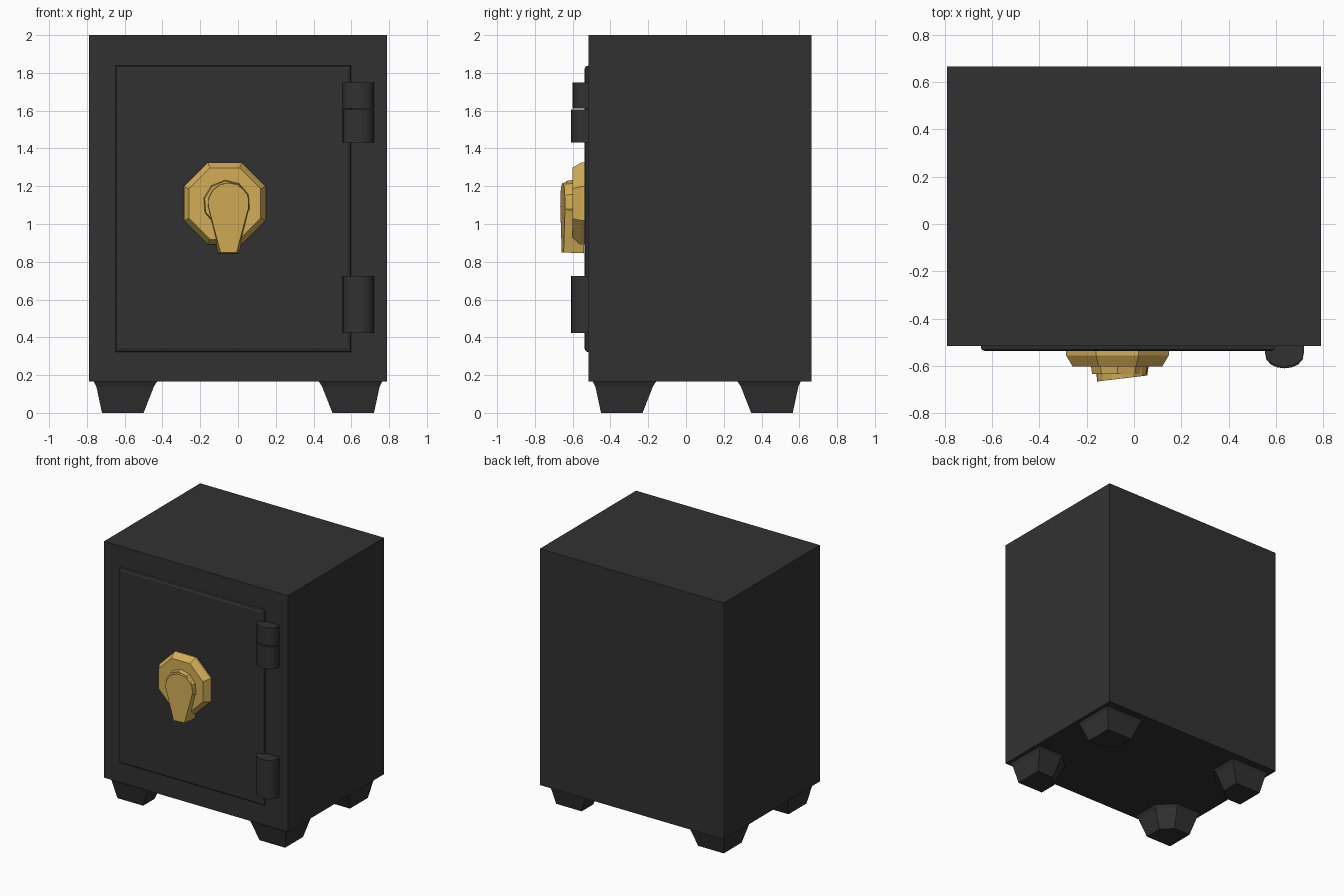
import bpy, bmesh, math

cube = bpy.data.objects.get("Cube")
if cube:
    bpy.data.objects.remove(cube, do_unlink=True)


def material(name, colour):
    m = bpy.data.materials.new(name)
    m.use_nodes = True
    m.diffuse_color = (*colour, 1)
    bsdf = next(n for n in m.node_tree.nodes if n.type == 'BSDF_PRINCIPLED')
    bsdf.inputs["Base Color"].default_value = (*colour, 1)
    return m


charcoal = material("charcoal", (0.031, 0.031, 0.031))
gold = material("gold", (0.65, 0.42, 0.095))


def loft(name, rings, mat, smooth=False):
    """Skin matching rings of points into a closed solid."""
    bm = bmesh.new()
    loops = [[bm.verts.new(p) for p in ring] for ring in rings]
    for a, b in zip(loops, loops[1:]):
        n = len(a)
        for i in range(n):
            j = (i + 1) % n
            bm.faces.new((a[i], a[j], b[j], b[i]))
    bm.faces.new(loops[0])
    bm.faces.new(loops[-1])
    bmesh.ops.recalc_face_normals(bm, faces=bm.faces)
    mesh = bpy.data.meshes.new(name)
    bm.to_mesh(mesh)
    bm.free()
    mesh.materials.append(mat)
    ob = bpy.data.objects.new(name, mesh)
    bpy.context.collection.objects.link(ob)
    if smooth:
        bpy.ops.object.select_all(action='DESELECT')
        ob.select_set(True)
        bpy.context.view_layer.objects.active = ob
        bpy.ops.object.shade_smooth_by_angle(angle=math.radians(35))
    return ob


def rect_xz(x0, x1, z0, z1, y):
    return [(x0, y, z0), (x1, y, z0), (x1, y, z1), (x0, y, z1)]


def polygon_xz(cx, cz, r, y, n, turn=0.0):
    angles = [turn + i * math.tau / n for i in range(n)]
    return [(cx + r * math.cos(a), y, cz + r * math.sin(a)) for a in angles]


# Cabinet and its raised door with a sloped rim
loft("cabinet", [rect_xz(-0.79, 0.79, 0.165, 2, y) for y in (-0.515, 0.665)], charcoal)
loft("door", [rect_xz(-0.65, 0.6, 0.318, 1.842, -0.50),
              rect_xz(-0.645, 0.595, 0.325, 1.835, -0.53),
              rect_xz(-0.63, 0.58, 0.34, 1.82, -0.537)], charcoal)


# Feet: tapered blocks with the inner corner cut off
def foot(name, sx, sy, cy):
    def ring(outer, inner, cut, z):
        pts = [(outer, outer), (-inner, outer), (-inner, cut - inner),
               (cut - inner, -inner), (outer, -inner)]
        return [(sx * (0.6 + u), cy + sy * v, z) for u, v in pts]
    loft(name, [ring(0.165, 0.175, 0.12, 0.17), ring(0.15, 0.155, 0.11, 0.14),
                ring(0.12, 0.10, 0.08, 0)], charcoal)


for side, sx in (("left", 1), ("right", -1)):
    foot("front_" + side + "_foot", sx, -1, -0.33)
    foot("back_" + side + "_foot", sx, 1, 0.445)


# Hinge barrels with a rounded front
def hinge(name, z0, z1, depth):
    def ring(z):
        pts = [(0.553, -0.51), (0.553, -0.54)]
        for i in range(1, 8):
            a = math.pi * i / 8
            pts.append((0.636 - 0.083 * math.cos(a), -0.54 - depth * math.sin(a) ** 0.8, z))
        pts += [(0.719, -0.54), (0.719, -0.51)]
        return [(p[0], p[1], z) for p in pts]
    loft(name, [ring(z0), ring(z1)], charcoal, smooth=True)


hinge("upper_hinge_top", 1.612, 1.75, 0.062)
hinge("upper_hinge_bottom", 1.432, 1.606, 0.068)
hinge("lower_hinge", 0.423, 0.725, 0.07)

# Dial plate: faceted disc with a sloped rim
turn = math.pi / 8
loft("dial_plate", [polygon_xz(-0.07, 1.108, r, y, 8, turn)
                    for r, y in ((0.235, -0.52), (0.235, -0.555), (0.205, -0.602))], gold)

# Round hub behind the handle
loft("handle_hub", [polygon_xz(-0.06, 1.108, r, y, 10, turn)
                    for r, y in ((0.127, -0.59), (0.12, -0.635))], gold)


# Teardrop handle pointing down, its front face slightly tilted
def teardrop(r, tip, foot_z, front):
    pts = [(r * math.cos(math.radians(a)), r * math.sin(math.radians(a)))
           for a in range(-10, 191, 25)]
    pts += [(-tip, foot_z), (tip, foot_z)]
    return [(x - 0.05, -0.665 + 0.12 * (x + 0.1) if front else -0.54, z + 1.11)
            for x, z in pts]


loft("handle", [teardrop(0.115, 0.055, -0.265, False),
                teardrop(0.108, 0.043, -0.26, True)], gold)
